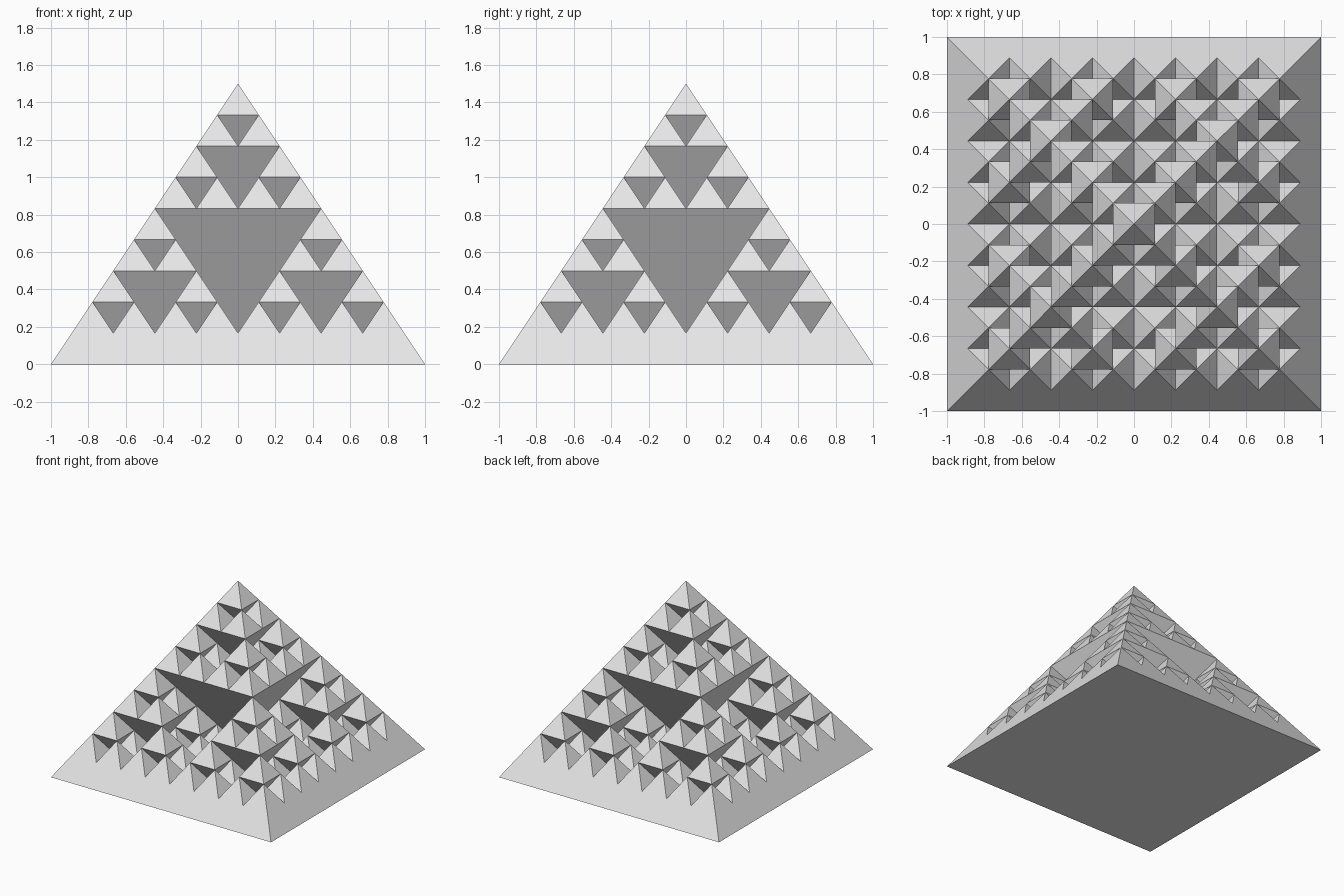
import bpy
import bmesh
from mathutils import Vector

cube = bpy.data.objects.get("Cube")
if cube:
    bpy.data.objects.remove(cube, do_unlink=True)

HEIGHT = 1.5           # height of the whole pyramid, half width 1
LEVELS = 3             # rounds of subdivision
BASE_TOP = HEIGHT / 9  # the plinth is as tall as one small pyramid
CORNERS = [(-1, -1), (1, -1), (1, 1), (-1, 1)]

# Single grey material
grey = bpy.data.materials.new("light_grey")
grey.use_nodes = True
colour = (0.8, 0.8, 0.8, 1)
grey.diffuse_color = colour
grey.node_tree.nodes["Principled BSDF"].inputs["Base Color"].default_value = colour


def ring(bm, centre, half):
    return [bm.verts.new(centre + Vector((x * half, y * half, 0))) for x, y in CORNERS]


def pyramid_sides(bm, centre, half, rise):
    """Four sloping faces; a negative rise points the pyramid down."""
    base = ring(bm, centre, half)
    apex = bm.verts.new(centre + Vector((0, 0, rise)))
    for i in range(4):
        a, b = base[i], base[(i + 1) % 4]
        bm.faces.new((a, b, apex) if rise > 0 else (b, a, apex))


def fractal(bm, centre, half, level):
    """Five half-size pyramids around a solid inverted one."""
    rise = half * HEIGHT
    if level == 0:
        pyramid_sides(bm, centre, half, rise)
        return
    h = half / 2
    middle = centre + Vector((0, 0, rise / 2))
    pyramid_sides(bm, middle, h, -rise / 2)
    fractal(bm, middle, h, level - 1)
    for x, y in CORNERS:
        fractal(bm, centre + Vector((x * h, y * h, 0)), h, level - 1)


def add_object(name, bm):
    bmesh.ops.remove_doubles(bm, verts=bm.verts, dist=1e-5)
    mesh = bpy.data.meshes.new(name)
    bm.to_mesh(mesh)
    bm.free()
    mesh.materials.append(grey)
    bpy.context.collection.objects.link(bpy.data.objects.new(name, mesh))


# Solid sloping plinth, open on top where the pyramids stand
top_half = 1 - BASE_TOP / HEIGHT
bm = bmesh.new()
low = ring(bm, Vector((0, 0, 0)), 1)
high = ring(bm, Vector((0, 0, BASE_TOP)), top_half)
bm.faces.new(low[::-1])
for i in range(4):
    j = (i + 1) % 4
    bm.faces.new((low[i], low[j], high[j], high[i]))
add_object("plinth", bm)

# Subdivided pyramid
bm = bmesh.new()
fractal(bm, Vector((0, 0, BASE_TOP)), top_half, LEVELS)
add_object("stepped_pyramids", bm)
